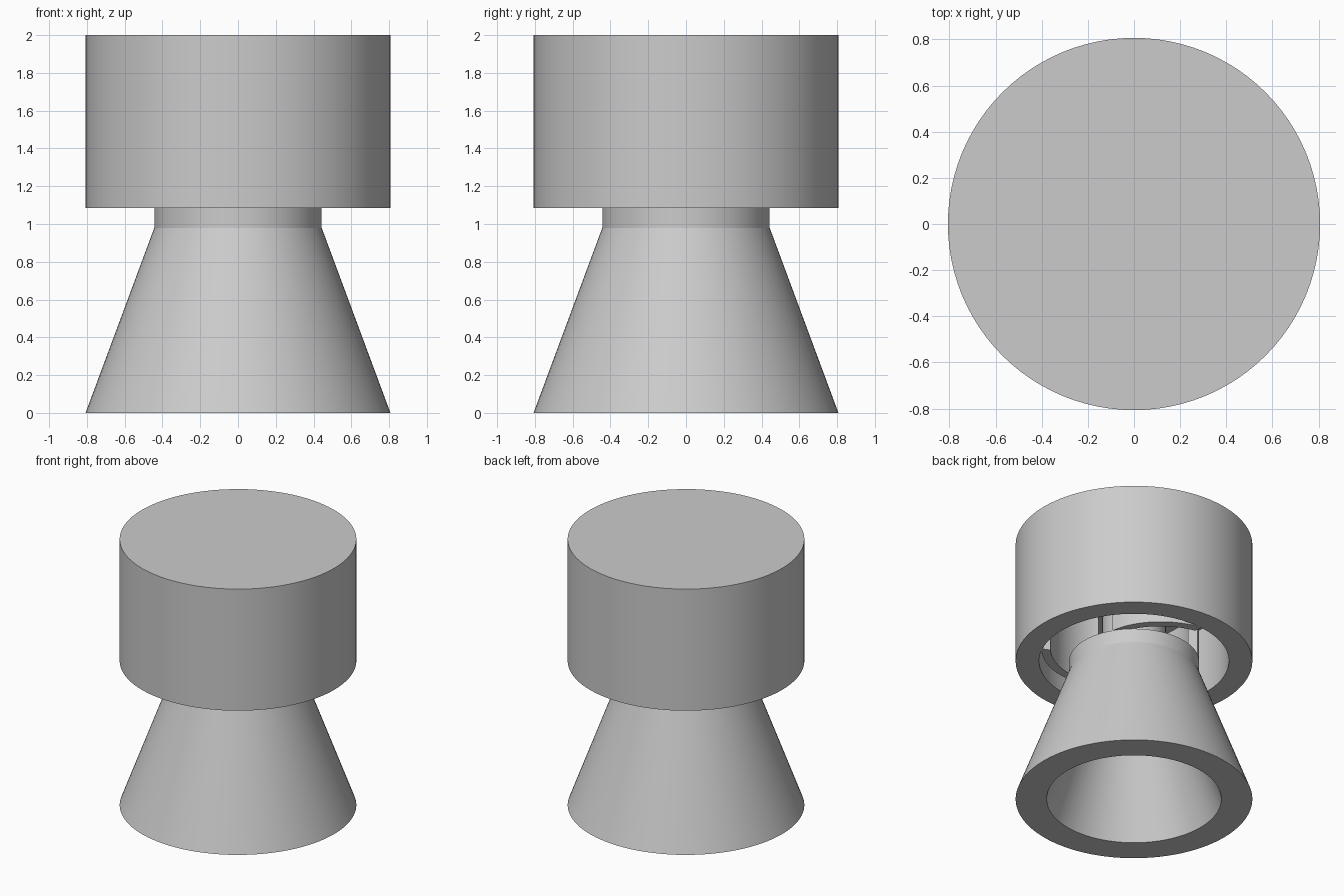
import bpy, bmesh, math
from mathutils import Matrix

cube = bpy.data.objects.get("Cube")
if cube:
    bpy.data.objects.remove(cube, do_unlink=True)

SEGMENTS = 96
UNDERSIDE = 1.085   # bottom of the cap and top of the neck
CEILING = 1.6       # roof of the cavity in the cap

grey = bpy.data.materials.new("plain grey")
grey.use_nodes = True
colour = (0.6, 0.6, 0.6, 1)
grey.diffuse_color = colour
grey.node_tree.nodes["Principled BSDF"].inputs["Base Color"].default_value = colour


def finish(name, bm):
    """Turn a bmesh into a smooth-shaded object with sharp edges kept."""
    bmesh.ops.remove_doubles(bm, verts=bm.verts, dist=1e-5)
    bmesh.ops.recalc_face_normals(bm, faces=bm.faces)
    mesh = bpy.data.meshes.new(name)
    bm.to_mesh(mesh)
    bm.free()
    mesh.materials.append(grey)
    obj = bpy.data.objects.new(name, mesh)
    bpy.context.collection.objects.link(obj)
    bpy.ops.object.select_all(action="DESELECT")
    obj.select_set(True)
    bpy.context.view_layer.objects.active = obj
    bpy.ops.object.shade_smooth_by_angle(angle=math.radians(20))
    return obj


def lathe(name, profile, closed=False):
    """Spin a (radius, height) profile round the z axis."""
    bm = bmesh.new()
    verts = [bm.verts.new((r, 0, z)) for r, z in profile]
    pairs = list(zip(verts, verts[1:]))
    if closed:
        pairs.append((verts[-1], verts[0]))
    edges = [bm.edges.new(p) for p in pairs]
    bmesh.ops.spin(bm, geom=verts + edges, axis=(0, 0, 1), cent=(0, 0, 0),
                   angle=math.tau, steps=SEGMENTS, use_duplicate=False)
    return finish(name, bm)


# Hollow flared base with a short straight neck
lathe("flared_base", [(0.807, 0), (0.443, 0.98), (0.443, UNDERSIDE),
                      (0.232, UNDERSIDE), (0.232, 0.98), (0.596, 0)], closed=True)

# Round cap, open underneath, with a post hanging from its ceiling
lathe("cap", [(0, 2), (0.807, 2), (0.807, UNDERSIDE), (0.647, UNDERSIDE),
              (0.647, CEILING), (0.217, CEILING), (0.217, 0.98), (0, 0.98)])


def spiral_vane(name, turn):
    """Curved wall running from the cap wall in to the neck rim."""
    bm = bmesh.new()
    steps = 20
    outer, inner = [], []
    for i in range(steps + 1):
        t = i / steps
        angle = math.radians(95 - 65 * t)
        radius = 0.655 - 0.215 * t
        for row, r in ((outer, radius), (inner, radius - 0.065)):
            row.append(bm.verts.new((r * math.cos(angle), r * math.sin(angle), UNDERSIDE)))
    faces = [bm.faces.new((outer[i], outer[i + 1], inner[i + 1], inner[i]))
             for i in range(steps)]
    grown = bmesh.ops.extrude_face_region(bm, geom=faces, use_keep_orig=True)["geom"]
    top = [v for v in grown if isinstance(v, bmesh.types.BMVert)]
    bmesh.ops.translate(bm, verts=top, vec=(0, 0, CEILING - UNDERSIDE))
    bmesh.ops.rotate(bm, verts=bm.verts, cent=(0, 0, 0), matrix=Matrix.Rotation(turn, 3, "Z"))
    return finish(name, bm)


# Three equal vanes joining the cap to the neck
for i in range(3):
    spiral_vane(f"spiral_vane_{i + 1}", i * math.tau / 3)
